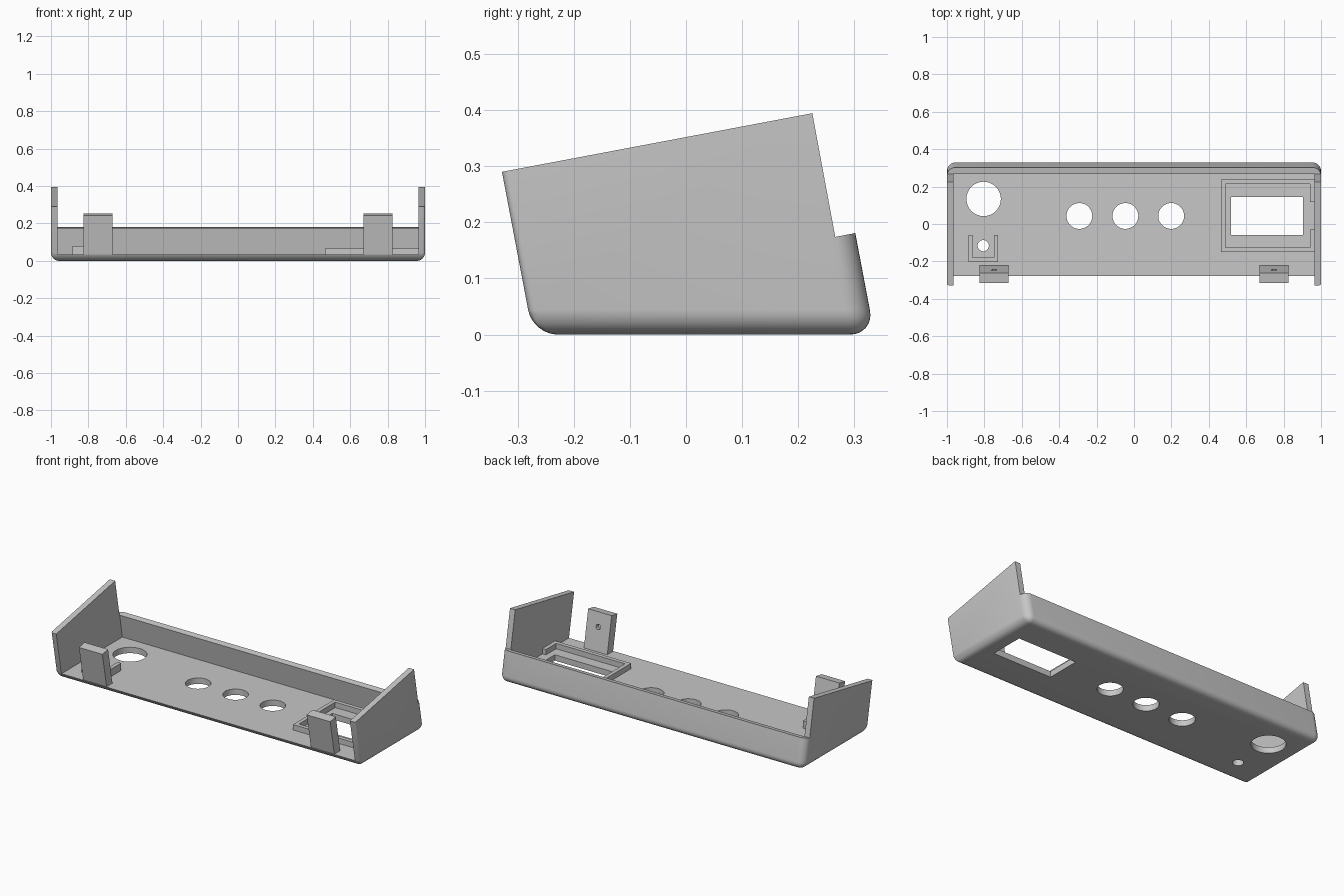
import bpy, bmesh
from math import radians

cube = bpy.data.objects.get("Cube")
if cube:
    bpy.data.objects.remove(cube, do_unlink=True)

grey = bpy.data.materials.new("plain grey")
grey.use_nodes = True
grey.diffuse_color = (0.57, 0.57, 0.57, 1)
grey.node_tree.nodes["Principled BSDF"].inputs["Base Color"].default_value = (0.57, 0.57, 0.57, 1)

LEAN = 0.187      # outward slope of the front and back
FLOOR = 0.035     # floor thickness
INNER = 0.965     # inner face of the end walls


def add_object(name, bm):
    bmesh.ops.recalc_face_normals(bm, faces=bm.faces)
    mesh = bpy.data.meshes.new(name)
    bm.to_mesh(mesh)
    bm.free()
    mesh.materials.append(grey)
    obj = bpy.data.objects.new(name, mesh)
    bpy.context.collection.objects.link(obj)
    return obj


def prism(name, profile, x0, x1):
    """Extrude a (y, z) profile from x0 to x1."""
    bm = bmesh.new()
    face = bm.faces.new([bm.verts.new((x0, y, z)) for y, z in profile])
    new = bmesh.ops.extrude_face_region(bm, geom=[face])["geom"]
    bmesh.ops.translate(bm, vec=(x1 - x0, 0, 0),
                        verts=[v for v in new if isinstance(v, bmesh.types.BMVert)])
    return add_object(name, bm)


def box(name, x0, x1, y0, y1, z0, z1):
    return prism(name, [(y0, z0), (y1, z0), (y1, z1), (y0, z1)], x0, x1)


def cylinder(name, radius, depth, location, tilt=0):
    bm = bmesh.new()
    bmesh.ops.create_cone(bm, cap_ends=True, segments=48, radius1=radius,
                          radius2=radius, depth=depth)
    obj = add_object(name, bm)
    obj.location = location
    obj.rotation_euler.x = tilt
    return obj


def select(obj):
    bpy.ops.object.select_all(action='DESELECT')
    bpy.context.view_layer.objects.active = obj
    obj.select_set(True)


def apply(obj, mod):
    select(obj)
    bpy.ops.object.modifier_apply(modifier=mod.name)


def cut(obj, cutter):
    cutter.hide_render = True
    bpy.context.view_layer.update()
    mod = obj.modifiers.new("cut", 'BOOLEAN')
    mod.operation = 'DIFFERENCE'
    mod.solver = 'EXACT'
    mod.object = cutter
    apply(obj, mod)
    bpy.data.objects.remove(cutter, do_unlink=True)


def smooth(obj):
    select(obj)
    bpy.ops.object.shade_smooth_by_angle(angle=radians(30))


# Solid shell with rounded bottom and back corners
shell = prism("shell", [(-0.273, 0), (0.336, 0), (0.26, 0.401), (-0.328, 0.29)], -1, 1)
weights = shell.data.attributes.new("bevel_weight_edge", 'FLOAT', 'EDGE')
for edge in shell.data.edges:
    a, b = (shell.data.vertices[i].co for i in edge.vertices)
    if min(a.z, b.z) < 0.01:
        front_upright = max(a.z, b.z) > 0.1 and a.y < 0
        weights.data[edge.index].value = 0.25 if front_upright else 1
bevel = shell.modifiers.new("rounding", 'BEVEL')
bevel.limit_method = 'WEIGHT'
bevel.width = 0.044
bevel.segments = 8
apply(shell, bevel)

# Step down to the low back wall
cut(shell, prism("back_step", [(0.266, 0.174), (0.466, 0.212), (0.466, 0.6), (0.187, 0.6)],
                 -1.2, 1.2))
# Hollow inside, open at the front and top, widening above the back wall
cut(shell, prism("hollow", [(-1, FLOOR), (0.292, FLOOR), (0.267, 0.18), (0.5, 0.224),
                            (0.5, 0.6), (-1, 0.6)], -INNER, INNER))
# Floor openings
for x, y, r in [(-0.804, 0.134, 0.092), (-0.806, -0.116, 0.03),
                (-0.292, 0.043, 0.069), (-0.046, 0.043, 0.069), (0.199, 0.043, 0.069)]:
    cut(shell, cylinder("round_hole", r, 0.3, (x, y, 0)))
cut(shell, box("window", 0.519, 0.904, -0.06, 0.144, -0.1, 0.1))
smooth(shell)

# Raised frame round the window, with a gap beside the end wall
for name, x0, x1, y0, y1 in [
        ("frame_left", 0.466, 0.489, -0.15, 0.238),
        ("frame_back", 0.489, 0.942, 0.214, 0.238),
        ("frame_front", 0.489, 0.942, -0.15, -0.126),
        ("frame_end_back", 0.942, 0.967, 0.117, 0.238),
        ("frame_end_front", 0.942, 0.967, -0.15, -0.03)]:
    box(name, x0, x1, y0, y1, 0.03, 0.067)

# Three-sided rim round the small hole
box("rim_front", -0.886, -0.726, -0.202, -0.178, 0.03, 0.079)
box("rim_right", -0.886, -0.863, -0.178, -0.06, 0.03, 0.079)
box("rim_left", -0.749, -0.726, -0.178, -0.06, 0.03, 0.079)

# Leaning screw posts with blind holes in their back faces
for side, x in (("right", -0.748), ("left", 0.749)):
    post = prism(side + "_post", [(-0.273, 0.025), (-0.219, 0.025),
                                  (-0.219 - LEAN * 0.227, 0.252), (-0.315, 0.243)],
                 x - 0.077, x + 0.077)
    cut(post, cylinder("screw_hole", 0.015, 0.05, (x, -0.246, 0.17), radians(-79.4)))
    smooth(post)
